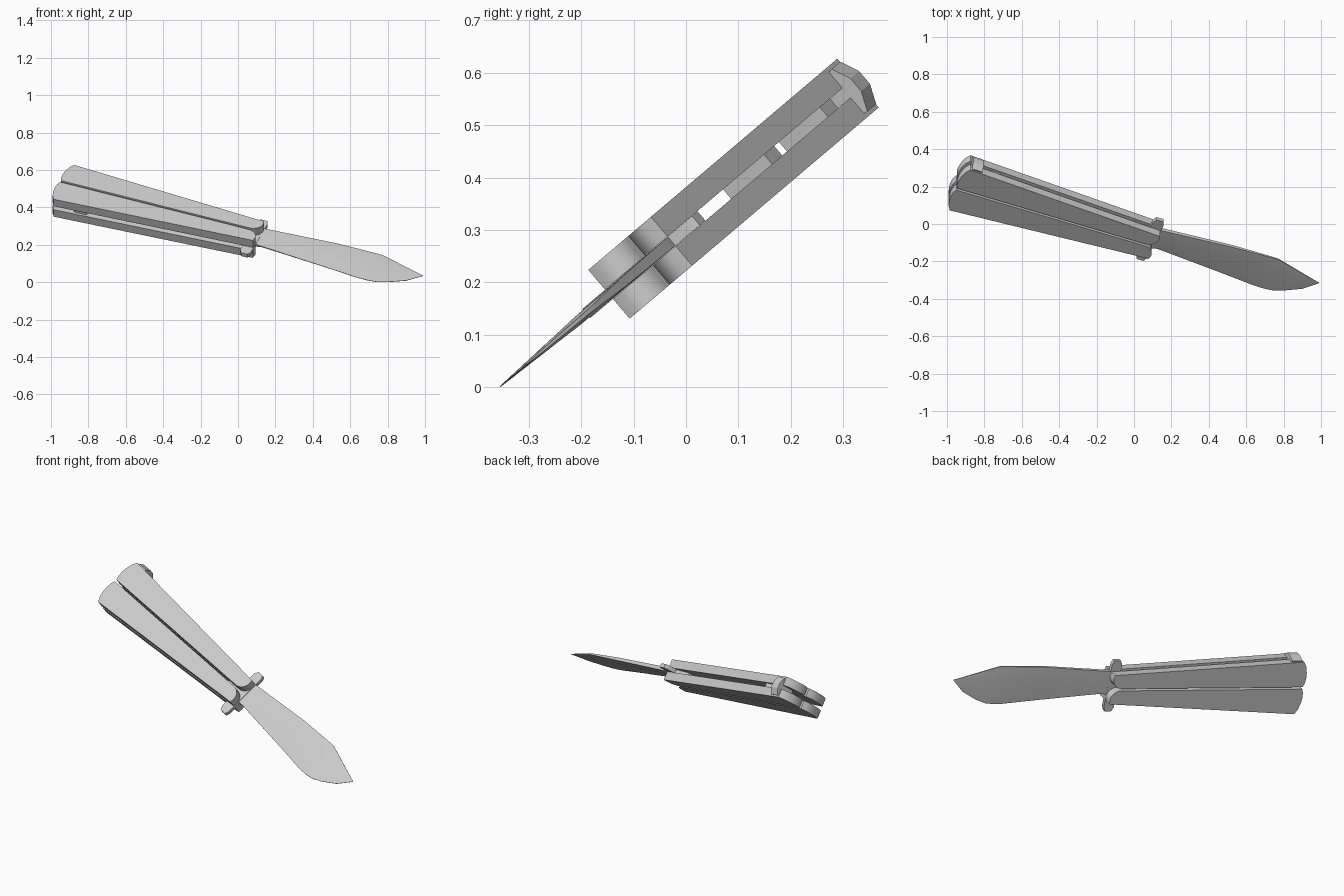
import bpy, bmesh, math
from mathutils import Matrix, Vector

if "Cube" in bpy.data.objects:
    bpy.data.objects.remove(bpy.data.objects["Cube"])

# Knife frame: a = along blade, b = across handles, t = thickness
TILT, YAW = math.radians(40.3), math.radians(-21.2)
FRAME = (Matrix.Translation((0, 0, 0.302)) @ Matrix.Rotation(TILT, 4, 'X')
         @ Matrix.Translation((0.085, -0.105, 0)) @ Matrix.Rotation(YAW, 4, 'Z'))


def finish(bm, name, smooth=30):
    bmesh.ops.remove_doubles(bm, verts=bm.verts, dist=1e-5)
    bmesh.ops.recalc_face_normals(bm, faces=bm.faces)
    me = bpy.data.meshes.new(name)
    bm.to_mesh(me)
    bm.free()
    ob = bpy.data.objects.new(name, me)
    bpy.context.collection.objects.link(ob)
    ob.matrix_world = FRAME
    bpy.ops.object.select_all(action='DESELECT')
    ob.select_set(True)
    bpy.context.view_layer.objects.active = ob
    if smooth:
        bpy.ops.object.shade_smooth_by_angle(angle=math.radians(smooth))
    return ob


def loft(name, rings, smooth=30):
    """Join closed rings of points and cap both ends."""
    bm = bmesh.new()
    vs = [[bm.verts.new(p) for p in ring] for ring in rings]
    n = len(rings[0])
    for r0, r1 in zip(vs, vs[1:]):
        for i in range(n):
            j = (i + 1) % n
            bm.faces.new((r0[i], r0[j], r1[j], r1[i]))
    bm.faces.new(vs[0])
    bm.faces.new(vs[-1])
    return finish(bm, name, smooth)


def plate(name, outline, t0, t1, side=1):
    return loft(name, [[(a, side * b, t) for a, b in outline] for t in (t0, t1)])


# Handle outline: bowed butt and rounded inner corner at the pivot
pivot_corner = [(-0.03 + 0.06 * math.cos(math.radians(k)),
                 0.06 + 0.054 * math.sin(math.radians(k))) for k in range(0, -91, -15)]
handle = ([(-1.108, 0.006), (-1.117, 0.03), (-1.119, 0.06), (-1.116, 0.09),
           (-1.106, 0.125), (-1.089, 0.152), (0.026, 0.084)] + pivot_corner)
spacer = [(-0.98, 0.02), (-0.91, 0.02), (-0.91, 0.13), (-0.98, 0.13)]

for label, side in (("upper", 1), ("lower", -1)):
    plate(label + "_handle_front", handle, 0.012, 0.061, side)
    plate(label + "_handle_back", handle, -0.061, -0.012, side)
    plate(label + "_handle_spacer", spacer, -0.012, 0.012, side)

# Cross guard between the handle plates
guard = [(-0.03, 0.125), (-0.018, 0.147), (0.02, 0.147), (0.03, 0.125),
         (0.03, -0.125), (0.02, -0.147), (-0.018, -0.147), (-0.03, -0.125)]
plate("cross_guard", guard, -0.0115, 0.0115)

# Latch: mushroom head on the upper handle's edge, stem in the slot
half = [(0.011, 0.07), (0.011, 0.125), (0.05, 0.138), (0.053, 0.156), (0.016, 0.173)]
profile = half + [(-t, b) for t, b in reversed(half)]
loft("latch", [[(a, b, t) for t, b in profile] for a in (-1.08, -1.02)], 0)

# Blade: along, spine, bevel line, edge, half spine thickness, half bevel thickness, half edge thickness
stations = [(-0.12, 0.05, 0, -0.05, 0.011, 0.011, 0.011),
            (0.02, 0.085, 0.02, -0.05, 0.011, 0.011, 0.011),
            (0.06, 0.087, 0.03, -0.048, 0.011, 0.011, 0.003),
            (0.433, 0.113, 0.05, -0.082, 0.009, 0.010, 0.001),
            (0.635, 0.117, 0.06, -0.102, 0.005, 0.009, 0.001),
            (0.69, 0.117, 0.06, -0.103, 0.004, 0.008, 0.001),
            (0.74, 0.103, 0.058, -0.098, 0.0035, 0.007, 0.001),
            (0.80, 0.085, 0.053, -0.076, 0.003, 0.006, 0.001),
            (0.886, 0.060, 0.046, -0.030, 0.002, 0.003, 0.001),
            (0.955, 0.041, 0.040, 0.038, 0.0005, 0.0006, 0.0005)]
loft("blade", [[(a, s, ts), (a, r, tr), (a, e, te), (a, e, -te), (a, r, -tr), (a, s, -ts)]
               for a, s, r, e, ts, tr, te in stations], 20)
